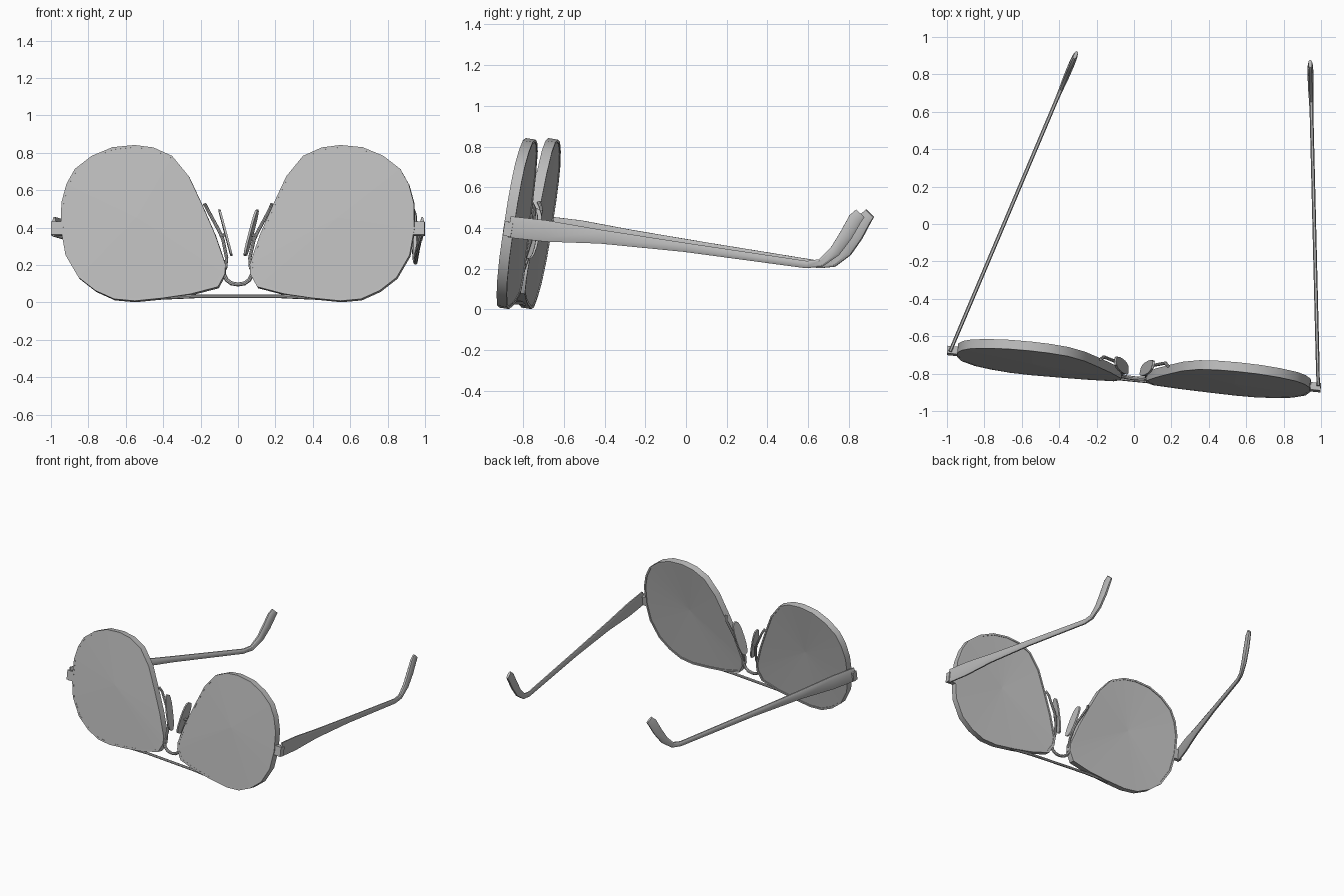
import bpy, bmesh, math
from mathutils import Vector

cube = bpy.data.objects.get("Cube")
if cube:
    bpy.data.objects.remove(cube, do_unlink=True)

grey = bpy.data.materials.new("satin grey")
grey.use_nodes = True
grey.diffuse_color = (0.5, 0.5, 0.5, 1)
grey.node_tree.nodes["Principled BSDF"].inputs["Base Color"].default_value = (0.5, 0.5, 0.5, 1)

BACK = Vector((0.1, 1.0, -0.156)).normalized()


def place(x, z, d=0.0):
    """Point on the leaning, slightly turned front plane, d units behind it."""
    return Vector((x, -0.777 - 0.1 * x + 0.156 * (z - 0.4), z)) + BACK * d


def finish(name, bm, smooth=None):
    bmesh.ops.recalc_face_normals(bm, faces=bm.faces[:])
    mesh = bpy.data.meshes.new(name)
    bm.to_mesh(mesh)
    bm.free()
    mesh.materials.append(grey)
    ob = bpy.data.objects.new(name, mesh)
    bpy.context.collection.objects.link(ob)
    if smooth:
        bpy.ops.object.select_all(action='DESELECT')
        ob.select_set(True)
        bpy.context.view_layer.objects.active = ob
        bpy.ops.object.shade_smooth_by_angle(angle=math.radians(smooth))
    return ob


def loft(name, rings, closed=False, smooth=None):
    """Skin a list of equal point rings; cap the ends unless closed."""
    bm = bmesh.new()
    vs = [[bm.verts.new(p) for p in ring] for ring in rings]
    n = len(vs[0])
    pairs = list(zip(vs, vs[1:])) + ([(vs[-1], vs[0])] if closed else [])
    for a, b in pairs:
        for i in range(n):
            j = (i + 1) % n
            bm.faces.new((a[i], a[j], b[j], b[i]))
    if not closed:
        bm.faces.new(vs[0])
        bm.faces.new(vs[-1])
    return finish(name, bm, smooth)


def rod(name, pts, r, sides=8):
    """Thin wire through a few points."""
    rings = []
    for i, p in enumerate(pts):
        t = (pts[min(i + 1, len(pts) - 1)] - pts[max(i - 1, 0)]).normalized()
        a = BACK - t * BACK.dot(t)
        a.normalize()
        b = t.cross(a)
        rings.append([p + (a * math.cos(k * math.tau / sides) + b * math.sin(k * math.tau / sides)) * r
                      for k in range(sides)])
    return loft(name, rings, smooth=40)


# Teardrop outline of one lens, as x, z
OUTLINE = [(0.55, 0.005), (0.66, 0.015), (0.76, 0.06), (0.85, 0.13), (0.92, 0.25),
           (0.945, 0.39), (0.942, 0.53), (0.915, 0.63), (0.87, 0.71), (0.78, 0.78),
           (0.67, 0.826), (0.55, 0.838), (0.45, 0.825), (0.35, 0.78), (0.26, 0.67),
           (0.19, 0.52), (0.12, 0.36), (0.065, 0.20), (0.067, 0.15), (0.105, 0.08),
           (0.25, 0.042), (0.40, 0.02)]
CX, CZ = 0.54, 0.45

# Temple side profile: distance along, centre height, depth, thickness
TEMPLE = [(0.0, 0.405, 0.105, 0.018), (0.18, 0.385, 0.105, 0.02), (0.45, 0.357, 0.068, 0.02),
          (0.86, 0.305, 0.045, 0.02), (1.46, 0.220, 0.036, 0.02), (1.53, 0.228, 0.04, 0.024),
          (1.60, 0.285, 0.055, 0.03), (1.655, 0.365, 0.064, 0.032), (1.70, 0.445, 0.066, 0.028),
          (1.725, 0.472, 0.055, 0.018)]
SECTION = [(-0.5, -0.3), (-0.25, -0.5), (0.25, -0.5), (0.5, -0.3),
           (0.5, 0.3), (0.25, 0.5), (-0.25, 0.5), (-0.5, 0.3)]


def temple(name, start, end):
    base = Vector((start[0], start[1], 0))
    along = (Vector((end[0], end[1], 0)) - base).normalized()
    side = Vector((along.y, -along.x, 0))
    up = Vector((0, 0, 1))
    rings = []
    for i, (s, z, h, t) in enumerate(TEMPLE):
        a, b = TEMPLE[max(i - 1, 0)], TEMPLE[min(i + 1, len(TEMPLE) - 1)]
        tan = (along * (b[0] - a[0]) + up * (b[1] - a[1])).normalized()
        nrm = side.cross(tan)
        c = base + along * s + up * z
        rings.append([c + side * u * t + nrm * v * h for u, v in SECTION])
    loft(name, rings, smooth=35)


def lens(name, m):
    """Shallow domed lens: two triangle fans joined at the edge."""
    bm = bmesh.new()
    edges = []
    for d, dc in ((-0.024, -0.034), (0.02, 0.006)):
        ring = [bm.verts.new(place(m * (CX + (x - CX) * 0.98), CZ + (z - CZ) * 0.98, d))
                for x, z in OUTLINE]
        mid = bm.verts.new(place(m * CX, CZ, dc))
        for i in range(len(ring)):
            bm.faces.new((ring[i - 1], ring[i], mid))
        edges.append(ring)
    a, b = edges
    for i in range(len(a)):
        bm.faces.new((a[i - 1], a[i], b[i], b[i - 1]))
    finish(name, bm)


for m, word in ((1, "left"), (-1, "right")):
    # Rim around the lens
    rings = []
    for k, d in ((1, -0.025), (1, 0.025), (0.968, 0.025), (0.968, -0.025)):
        rings.append([place(m * (CX + (x - CX) * k), CZ + (z - CZ) * k, d) for x, z in OUTLINE])
    loft(word + "_rim", rings, closed=True, smooth=30)
    lens(word + "_lens", m)

    # Hinge block at the outer edge
    loft(word + "_hinge", [[place(m * x, z, d) for z, d in
                            ((0.36, -0.018), (0.43, -0.018), (0.43, 0.022), (0.36, 0.022))]
                           for x in (0.935, 0.998)])

    # Nose pad: thin rounded plate, flared outward to the back
    def pad_point(a, off):
        w, h = math.cos(a), math.sin(a)
        w = math.copysign(abs(w) ** 0.7, w)
        h = math.copysign(abs(h) ** 0.8, h)
        back = 0.018 + 0.038 * w
        return place(m * (0.067 + 0.033 * h + 0.1 * back + off), 0.375 + 0.125 * h, back)
    loft(word + "_nose_pad", [[pad_point(i * math.tau / 16, off) for i in range(16)]
                              for off in (-0.006, 0.006)])

    # Wire that carries the nose pad
    rod(word + "_pad_arm", [place(m * x, z, d) for x, z, d in
                            ((0.18, 0.53, 0.015), (0.165, 0.50, 0.035), (0.10, 0.38, 0.035),
                             (0.083, 0.34, 0.03), (0.062, 0.24, 0.012), (0.067, 0.18, 0.0))], 0.009)
    rod(word + "_pad_pin", [place(m * 0.10, 0.365, 0.033), place(m * 0.068, 0.365, 0.02)], 0.009)

# Curved bridge and straight brow bar
rod("bridge", [place(x, z) for x, z in ((-0.075, 0.15), (-0.06, 0.12), (-0.035, 0.102), (0, 0.096),
                                        (0.035, 0.102), (0.06, 0.12), (0.075, 0.15))], 0.011)
rod("brow_bar", [place(x, z) for x, z in ((-0.42, 0.024), (-0.22, 0.033), (0.22, 0.033), (0.42, 0.024))], 0.010)

# Temples, one open and one partly folded
temple("left_temple", (0.985, -0.868), (0.942, 0.88))
temple("right_temple", (-0.985, -0.685), (-0.31, 0.91))
